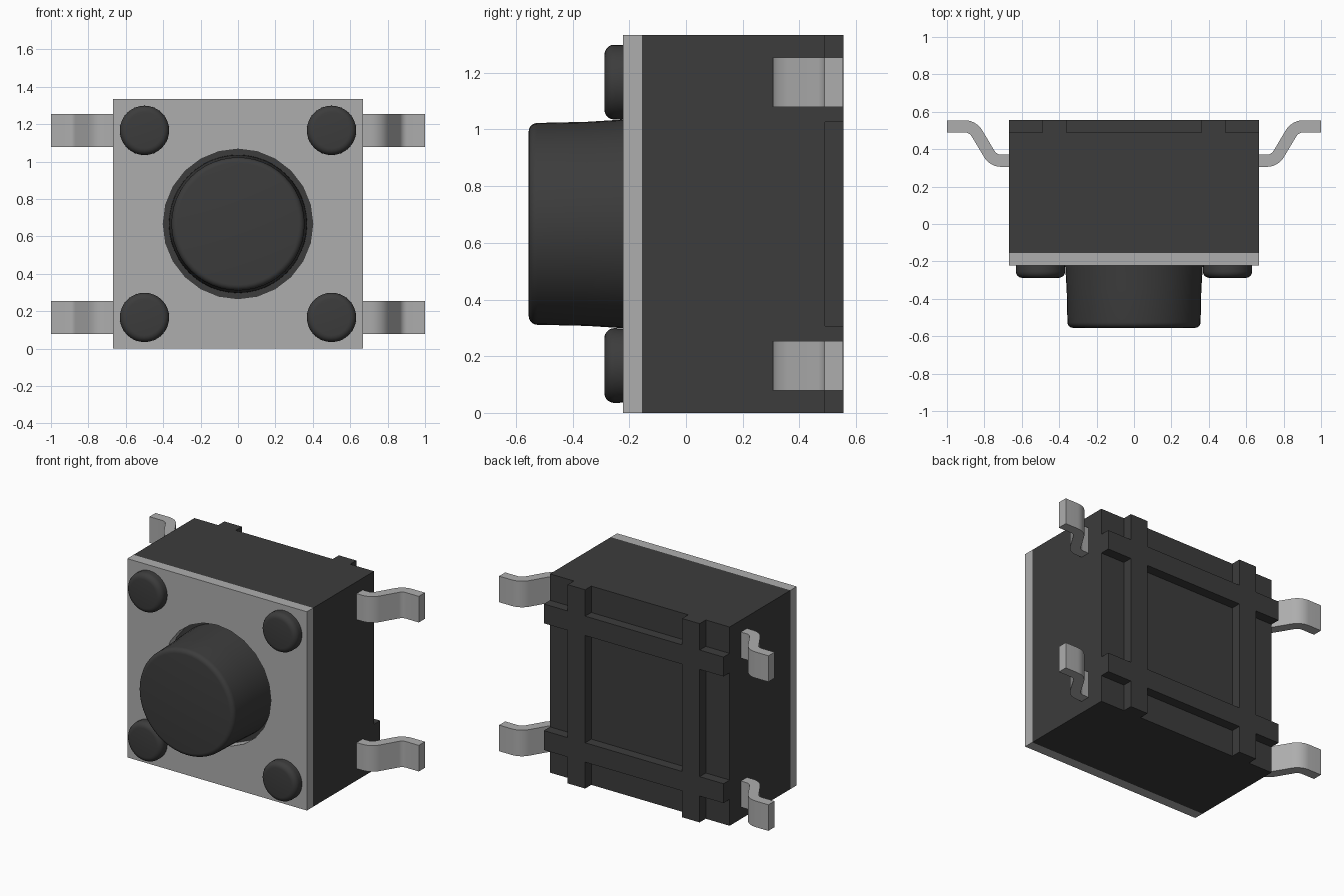
import bpy, bmesh, math
from mathutils import Vector

if "Cube" in bpy.data.objects:
    bpy.data.objects.remove(bpy.data.objects["Cube"])

C = 0.667          # half width, also the centre height
BACK, FLOOR, RIB, FRONT = 0.49, -0.155, 0.555, -0.222


def material(name, v):
    m = bpy.data.materials.new(name)
    m.diffuse_color = (v, v, v, 1)
    m.use_nodes = True
    m.node_tree.nodes["Principled BSDF"].inputs["Base Color"].default_value = m.diffuse_color
    return m


DARK = material("dark_plastic", 0.045)
METAL = material("metal", 0.42)


def finish(bm, name, mat, smooth=False):
    bmesh.ops.recalc_face_normals(bm, faces=bm.faces)
    me = bpy.data.meshes.new(name)
    bm.to_mesh(me)
    bm.free()
    ob = bpy.data.objects.new(name, me)
    bpy.context.collection.objects.link(ob)
    me.materials.append(mat)
    if smooth:
        bpy.ops.object.select_all(action='DESELECT')
        ob.select_set(True)
        bpy.context.view_layer.objects.active = ob
        bpy.ops.object.shade_smooth_by_angle(angle=math.radians(35))
    return ob


def lathe(name, profile, x, z, mat, n=48):
    """Revolve (radius, y) points about an axis along y and cap both ends."""
    bm = bmesh.new()
    rings = [[bm.verts.new((x + r * math.cos(2 * math.pi * i / n), y,
                            z + r * math.sin(2 * math.pi * i / n)))
              for i in range(n)] for r, y in profile]
    for a, b in zip(rings, rings[1:]):
        for i in range(n):
            j = (i + 1) % n
            bm.faces.new((a[i], a[j], b[j], b[i]))
    bm.faces.new(rings[0])
    bm.faces.new(rings[-1])
    return finish(bm, name, mat, True)


def rounded_tip(r, y, rad, steps=5):
    """Quarter-round rim that ends in a flat face at y."""
    return [(r - rad + rad * math.cos(t), y + rad - rad * math.sin(t))
            for t in (math.pi / 2 * i / steps for i in range(steps + 1))]


# body: block whose back has a raised crossing lattice of ribs
bm = bmesh.new()
cuts = [-C, -0.49, -0.36, 0.36, 0.49, C]
grid = [[bm.verts.new((x, BACK, z + C)) for x in cuts] for z in cuts]
ribs = []
for j in range(5):
    for i in range(5):
        f = bm.faces.new((grid[j][i], grid[j][i + 1], grid[j + 1][i + 1], grid[j + 1][i]))
        if i in (1, 3) or j in (1, 3):
            ribs.append(f)
rim = [e for e in bm.edges if e.is_boundary]
res = bmesh.ops.extrude_edge_only(bm, edges=rim)["geom"]
for v in res:
    if isinstance(v, bmesh.types.BMVert):
        v.co.y = FLOOR
bmesh.ops.holes_fill(bm, edges=[e for e in bm.edges if e.is_boundary], sides=0)
res = bmesh.ops.extrude_face_region(bm, geom=ribs)["geom"]
for v in res:
    if isinstance(v, bmesh.types.BMVert):
        v.co.y = RIB
left = [f for f in ribs if f.is_valid]
if left:
    bmesh.ops.delete(bm, geom=left, context='FACES')
bmesh.ops.recalc_face_normals(bm, faces=bm.faces)
bmesh.ops.dissolve_limit(bm, angle_limit=0.01, verts=bm.verts, edges=bm.edges)
finish(bm, "body", DARK)

# cover plate with a round opening
bm = bmesh.new()
bmesh.ops.create_cube(bm, size=1)
for v in bm.verts:
    v.co = (v.co.x * 2 * C, FRONT if v.co.y < 0 else FLOOR, v.co.z * 2 * C + C)
plate = finish(bm, "cover_plate", METAL)
cutter = lathe("opening_cutter", [(0.4, -0.4), (0.4, 0.0)], 0, C, METAL, 24)
cutter.hide_render = True
mod = plate.modifiers.new("opening", 'BOOLEAN')
mod.object, mod.operation, mod.solver = cutter, 'DIFFERENCE', 'EXACT'
bpy.context.view_layer.objects.active = plate
bpy.ops.object.modifier_apply(modifier="opening")
bpy.data.objects.remove(cutter)

# push button, slightly tapered
lathe("push_button", [(0.37, FLOOR + 0.02), (0.368, FRONT), (0.36, -0.35)]
      + rounded_tip(0.356, -0.555, 0.03), 0, C, DARK)

# corner studs
for sx in (-1, 1):
    for sz in (-1, 1):
        lathe("corner_stud", [(0.13, FRONT + 0.02)] + rounded_tip(0.132, -0.288, 0.035),
              sx * 0.5, C + sz * 0.5, DARK, 32)


# bent legs: centre line with filleted corners, thickened and extruded in z
def fillet(p, c, q, rad, steps=6):
    a, b = (p - c).normalized(), (q - c).normalized()
    half = a.angle(b) / 2
    t = rad / math.tan(half)
    o = c + (a + b).normalized() * rad / math.sin(half)
    s, e = c + a * t - o, c + b * t - o
    return [o + (s.lerp(e, i / steps)).normalized() * rad for i in range(steps + 1)]


K = [Vector(p) for p in ((0.63, 0.338), (0.752, 0.338), (0.862, 0.522), (1.0, 0.522))]
path = [K[0]] + fillet(K[0], K[1], K[2], 0.075) + fillet(K[1], K[2], K[3], 0.075) + [K[3]]
sides = ([], [])
for i, p in enumerate(path):
    d = (path[min(i + 1, len(path) - 1)] - path[max(i - 1, 0)]).normalized()
    if i in (0, len(path) - 1):
        d = Vector((1, 0))
    nrm = Vector((-d.y, d.x)) * 0.0325
    sides[0].append(p + nrm)
    sides[1].append(p - nrm)

for sx in (-1, 1):
    for zc in (C - 0.5, C + 0.5):
        bm = bmesh.new()
        rows = [[bm.verts.new((sx * s[i].x, s[i].y, zc + dz))
                 for s, dz in ((sides[0], -0.0875), (sides[0], 0.0875),
                               (sides[1], 0.0875), (sides[1], -0.0875))]
                for i in range(len(path))]
        for a, b in zip(rows, rows[1:]):
            for k in range(4):
                m = (k + 1) % 4
                bm.faces.new((a[k], a[m], b[m], b[k]))
        bm.faces.new(rows[0])
        bm.faces.new(rows[-1])
        finish(bm, "leg", METAL, True)
